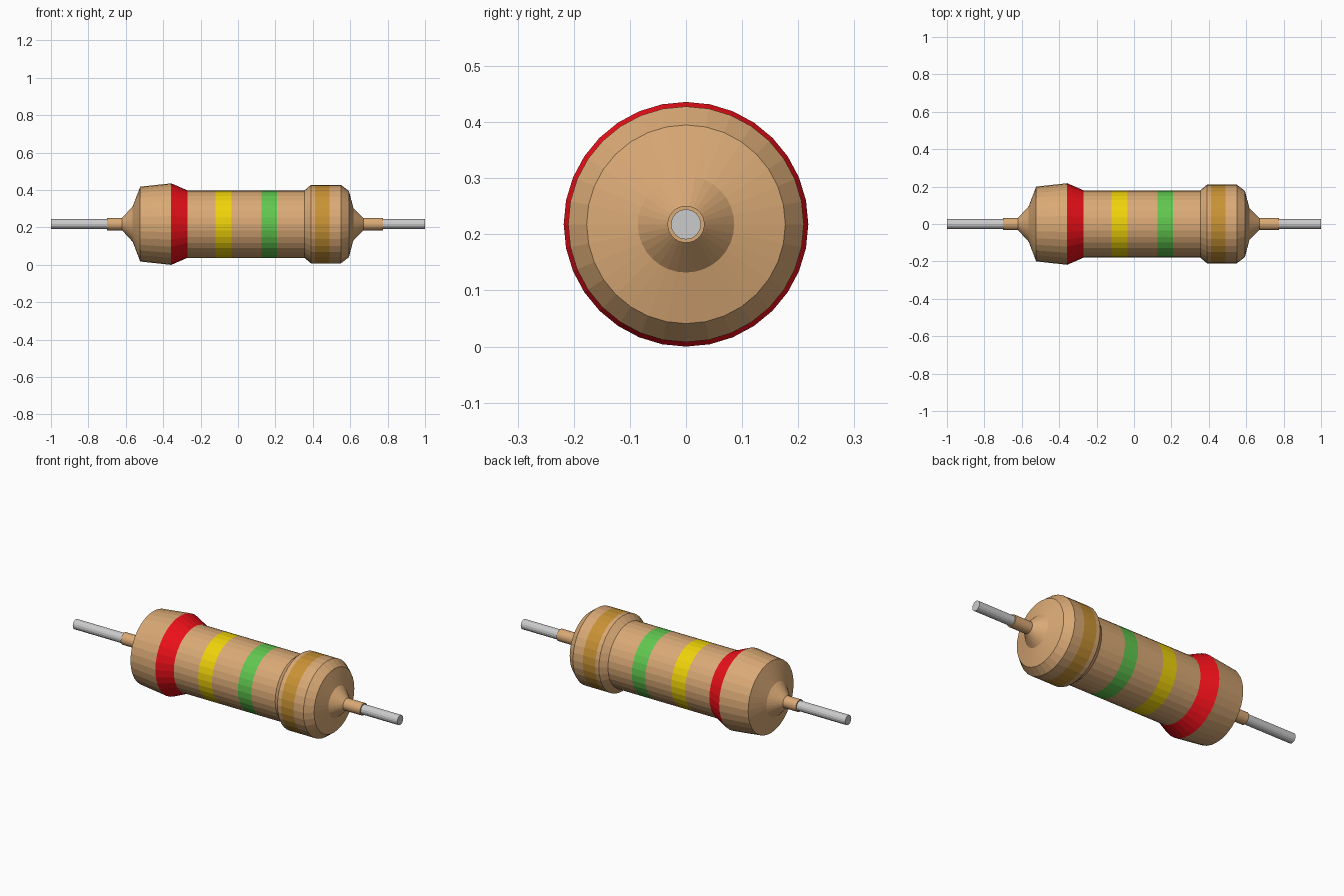
import bpy, bmesh, math

if "Cube" in bpy.data.objects:
    bpy.data.objects.remove(bpy.data.objects["Cube"])

SIDES = 32
AXIS_Z = 0.218


def make_material(name, rgb):
    m = bpy.data.materials.new(name)
    m.diffuse_color = (*rgb, 1.0)
    m.use_nodes = True
    m.node_tree.nodes["Principled BSDF"].inputs["Base Color"].default_value = m.diffuse_color
    return m


names = ["tan", "red", "yellow", "green", "gold"]
colors = [(0.70, 0.40, 0.18), (0.85, 0.005, 0.01), (0.87, 0.65, 0.003),
          (0.12, 0.57, 0.08), (0.58, 0.29, 0.035)]
materials = [make_material(n, c) for n, c in zip(names, colors)]


def lathe(name, profile, sides, mats=()):
    """Spin (x, radius, material of the following segment) points about the x axis."""
    bm = bmesh.new()
    rings = []
    for x, r, _ in profile:
        rings.append([bm.verts.new((x, r * math.sin(2 * math.pi * i / sides),
                                    r * math.cos(2 * math.pi * i / sides)))
                      for i in range(sides)])
    for a, b, p in zip(rings, rings[1:], profile):
        for i in range(sides):
            j = (i + 1) % sides
            f = bm.faces.new((a[i], a[j], b[j], b[i]))
            f.material_index = p[2]
    bm.faces.new(rings[0])
    bm.faces.new(rings[-1])
    bmesh.ops.recalc_face_normals(bm, faces=bm.faces[:])
    mesh = bpy.data.meshes.new(name)
    bm.to_mesh(mesh)
    bm.free()
    for m in mats:
        mesh.materials.append(m)
    obj = bpy.data.objects.new(name, mesh)
    obj.location.z = AXIS_Z
    bpy.context.collection.objects.link(obj)
    return obj


# Ceramic body with end sleeves and coloured bands
body_profile = [
    (-0.70, 0.033, 0), (-0.62, 0.033, 0), (-0.563, 0.095, 0), (-0.523, 0.20, 0),
    (-0.357, 0.218, 1), (-0.27, 0.18, 0),
    (-0.12, 0.18, 2), (-0.035, 0.18, 0),
    (0.125, 0.18, 3), (0.208, 0.18, 0),
    (0.355, 0.18, 0), (0.39, 0.21, 0),
    (0.413, 0.21, 4), (0.49, 0.21, 0),
    (0.55, 0.21, 0), (0.593, 0.177, 0), (0.617, 0.086, 0),
    (0.67, 0.033, 0), (0.775, 0.033, 0),
]
lathe("resistor_body", body_profile, SIDES, materials)

# Wire leads
lathe("left_lead", [(-1.0, 0.027, 0), (-0.69, 0.027, 0)], 16)
lathe("right_lead", [(0.765, 0.027, 0), (1.0, 0.027, 0)], 16)
